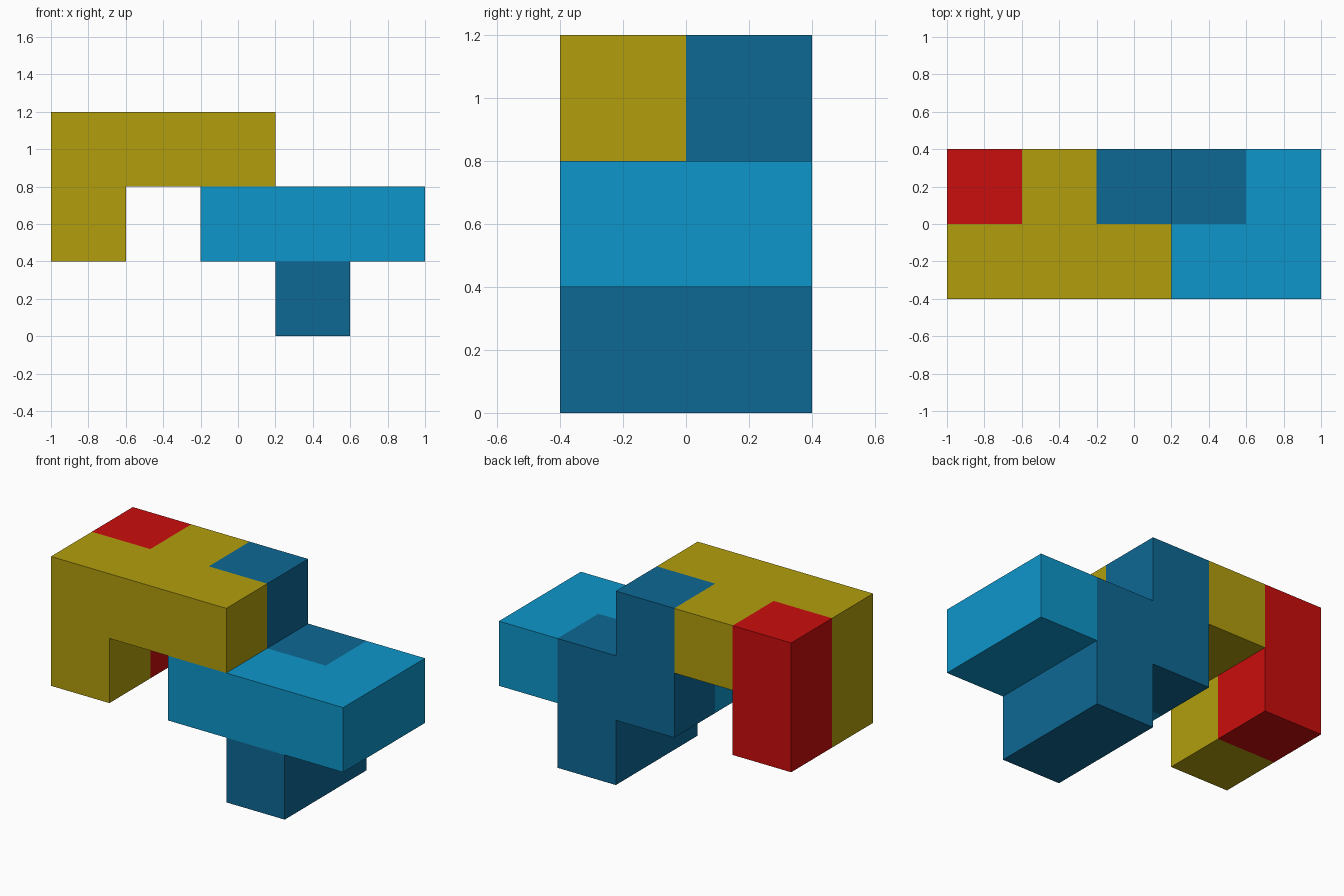
import bpy, bmesh, math
from mathutils import Vector

if "Cube" in bpy.data.objects:
    bpy.data.objects.remove(bpy.data.objects["Cube"])

S = 0.4                            # edge of one cube cell
ORIGIN = Vector((-1.0, -0.4, 0.0))  # lower front left corner of the cell grid


def material(name, rgb):
    m = bpy.data.materials.new(name)
    m.diffuse_color = (*rgb, 1.0)
    m.use_nodes = True
    m.node_tree.nodes["Principled BSDF"].inputs["Base Color"].default_value = m.diffuse_color
    return m


def piece(name, cells, mat):
    """Closed solid made of joined cubes; only faces without a neighbour are kept."""
    bm = bmesh.new()
    for c in cells:
        for axis in range(3):
            for side in (0, 1):
                n = list(c)
                n[axis] += 1 if side else -1
                if tuple(n) in cells:
                    continue
                u, v = (axis + 1) % 3, (axis + 2) % 3
                ring = []
                for a, b in ((0, 0), (1, 0), (1, 1), (0, 1)):
                    p = Vector(c)
                    p[axis] += side
                    p[u] += a
                    p[v] += b
                    ring.append(bm.verts.new(ORIGIN + p * S))
                bm.faces.new(ring if side else ring[::-1])
    bmesh.ops.remove_doubles(bm, verts=bm.verts, dist=1e-4)
    # merge coplanar squares into clean flat sides
    bmesh.ops.dissolve_limit(bm, angle_limit=math.radians(1),
                             verts=bm.verts, edges=bm.edges)
    me = bpy.data.meshes.new(name)
    bm.to_mesh(me)
    bm.free()
    me.materials.append(mat)
    bpy.context.collection.objects.link(bpy.data.objects.new(name, me))


# Cells are (column from left, row from front, layer from ground)
piece("yellow_piece", {(0, 0, 1), (0, 0, 2), (1, 0, 2), (2, 0, 2), (1, 1, 2)},
      material("yellow", (0.445, 0.342, 0.004)))
piece("red_piece", {(0, 1, 1), (0, 1, 2)},
      material("red", (0.590, 0.004, 0.004)))
piece("light_blue_piece", {(2, 0, 1), (3, 0, 1), (4, 0, 1), (4, 1, 1)},
      material("light blue", (0.004, 0.305, 0.591)))
piece("dark_blue_piece", {(2, 1, 2), (2, 1, 1), (3, 1, 1), (3, 1, 0), (3, 0, 0)},
      material("dark blue", (0.004, 0.138, 0.296)))
